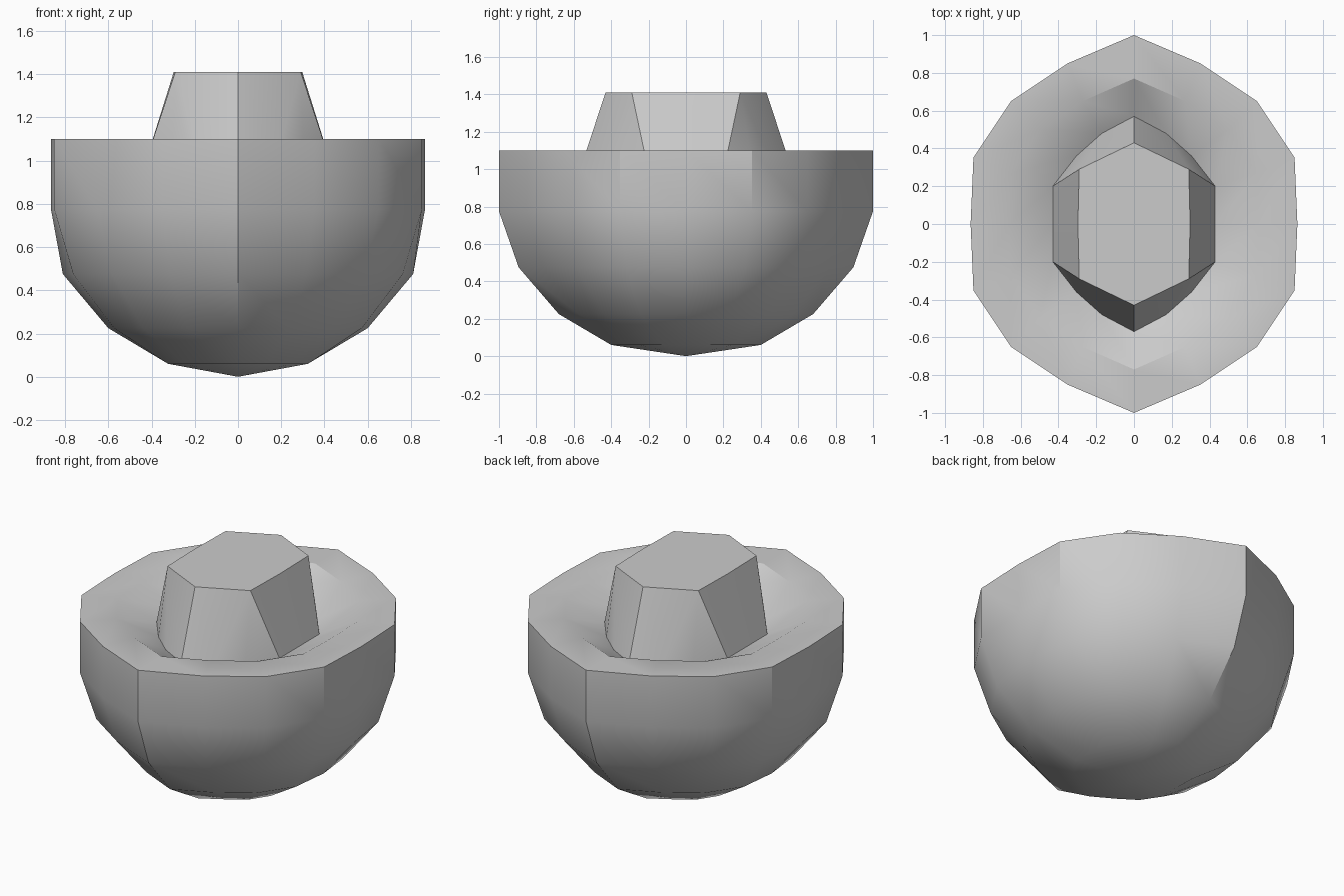
import bpy, bmesh, math

if "Cube" in bpy.data.objects:
    bpy.data.objects.remove(bpy.data.objects["Cube"])


def full_ring(quarter):
    """Mirror five quarter points (from +y round to +x) into a 16-point loop."""
    right = quarter + [(x, -y) for x, y in reversed(quarter[:-1])]
    return right + [(-x, y) for x, y in reversed(right[1:-1])]


def oval(rx, rd, ry):
    """Quarter of a 16-sided oval: end radius, diagonal radius, side radius."""
    radii = [ry, rd, rd, rd, rx]
    return [(r * math.sin(i * math.pi / 8), r * math.cos(i * math.pi / 8))
            for i, r in enumerate(radii)]


corner = (0.29, 0.29)
sections = [
    # rounded bowl
    (0.06, oval(0.32, 0.35, 0.40)),
    (0.225, oval(0.60, 0.62, 0.68)),
    (0.475, oval(0.81, 0.825, 0.895)),
    (0.775, oval(0.865, 0.92, 1.0)),
    # upright wall and flat rim
    (1.10, oval(0.865, 0.92, 1.0)),
    (1.10, oval(0.66, 0.705, 0.77)),
    # bottom of the sunken trough
    (0.985, [(0, 0.57), (0.17, 0.48), (0.305, 0.36), (0.43, 0.20), (0.43, 0)]),
    # tapered post top, three points gathered into each corner
    (1.41, [(0, 0.43), corner, corner, corner, (0.297, 0)]),
]

bm = bmesh.new()
loops = [[bm.verts.new((x, y, z)) for x, y in full_ring(q)] for z, q in sections]
base = bm.verts.new((0, 0, 0))
for i in range(16):
    j = (i + 1) % 16
    bm.faces.new((base, loops[0][i], loops[0][j]))
    for a, b in zip(loops, loops[1:]):
        bm.faces.new((a[i], b[i], b[j], a[j]))
bm.faces.new(loops[-1])
bmesh.ops.remove_doubles(bm, verts=bm.verts, dist=0.001)
bmesh.ops.recalc_face_normals(bm, faces=bm.faces)

mesh = bpy.data.meshes.new("bowl_with_post")
bm.to_mesh(mesh)
bm.free()
obj = bpy.data.objects.new("bowl_with_post", mesh)
bpy.context.collection.objects.link(obj)

# smooth shading, crisp rim and post top
bpy.context.view_layer.objects.active = obj
obj.select_set(True)
bpy.ops.object.shade_smooth_by_angle(angle=math.radians(30))
